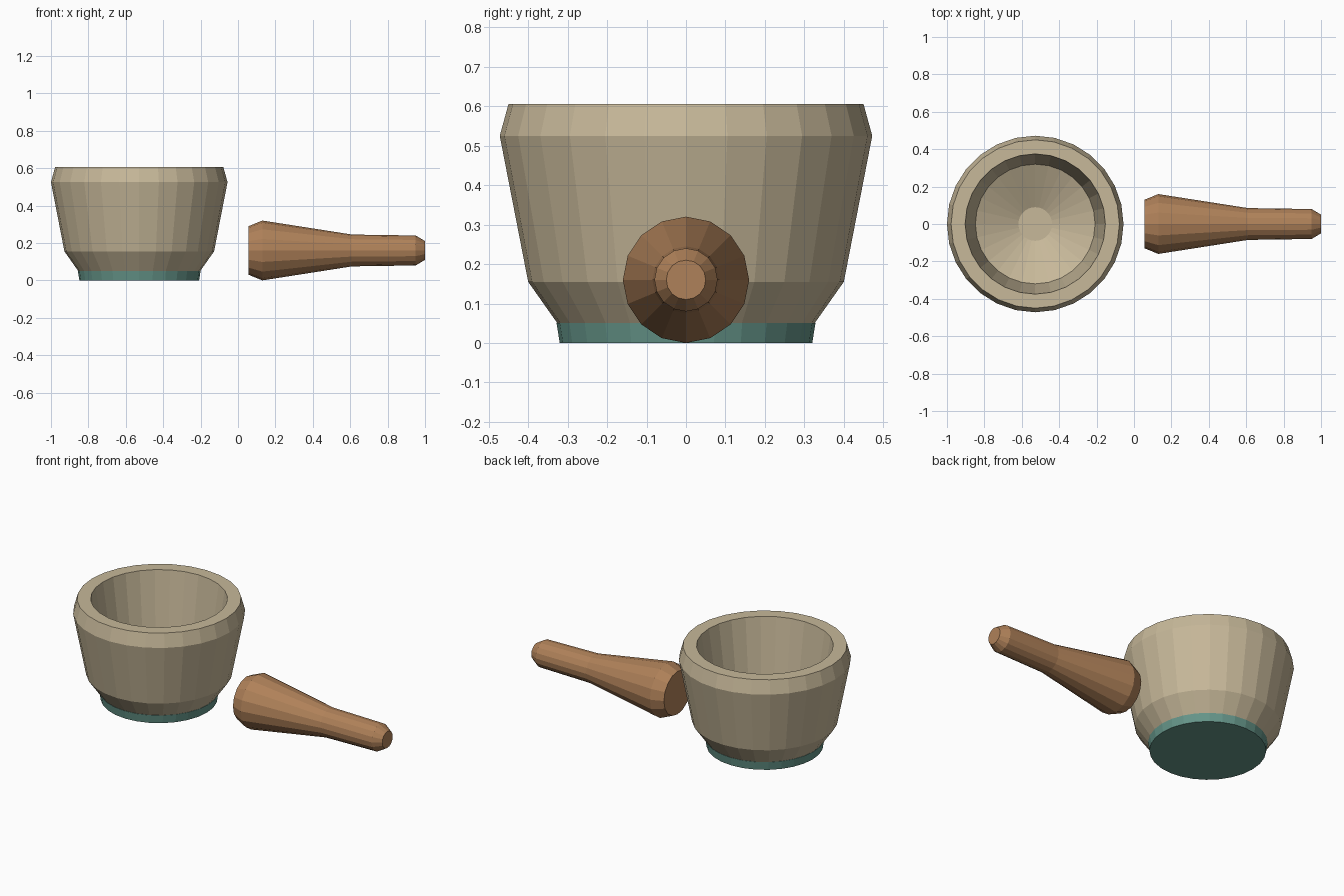
import bpy, bmesh
from math import cos, sin, tau
from mathutils import Matrix

if "Cube" in bpy.data.objects:
    bpy.data.objects.remove(bpy.data.objects["Cube"])


def material(name, rgb):
    m = bpy.data.materials.new(name)
    m.diffuse_color = (*rgb, 1)
    m.use_nodes = True
    m.node_tree.nodes["Principled BSDF"].inputs["Base Color"].default_value = m.diffuse_color
    return m


def lathe(name, profile, sides, mat, matrix):
    """Revolve (radius, height) points about z, capping both ends."""
    bm = bmesh.new()
    rings = [[bm.verts.new((r * cos(tau * i / sides), r * sin(tau * i / sides), z))
              for i in range(sides)] for r, z in profile]
    for a, b in zip(rings, rings[1:]):
        for i in range(sides):
            j = (i + 1) % sides
            bm.faces.new((a[i], a[j], b[j], b[i]))
    bm.faces.new(rings[0][::-1])
    bm.faces.new(rings[-1])
    bm.transform(matrix)
    bmesh.ops.recalc_face_normals(bm, faces=bm.faces)
    mesh = bpy.data.meshes.new(name)
    bm.to_mesh(mesh)
    bm.free()
    mesh.materials.append(mat)
    ob = bpy.data.objects.new(name, mesh)
    bpy.context.collection.objects.link(ob)
    return ob


stone = material("stone", (0.57, 0.48, 0.32))
wood = material("wood", (0.43, 0.22, 0.10))
teal = material("teal", (0.13, 0.30, 0.25))

bowl_place = Matrix.Translation((-0.528, 0, 0))

# Mortar bowl: outer wall, rim, then hollow inside
lathe("mortar_bowl", [(0.315, 0.003), (0.326, 0.05), (0.40, 0.155), (0.472, 0.525),
                      (0.45, 0.605), (0.375, 0.605), (0.32, 0.23), (0.09, 0.12)],
      28, stone, bowl_place)

# Coloured foot band
lathe("mortar_foot", [(0.32, 0), (0.328, 0.05)], 28, teal, bowl_place)

# Pestle lying along x
lathe("pestle", [(0.13, 0.057), (0.16, 0.13), (0.085, 0.61), (0.08, 0.95), (0.05, 1.0)],
      16, wood, Matrix.Translation((0, 0, 0.16)) @ Matrix.Rotation(tau / 4, 4, 'Y'))
